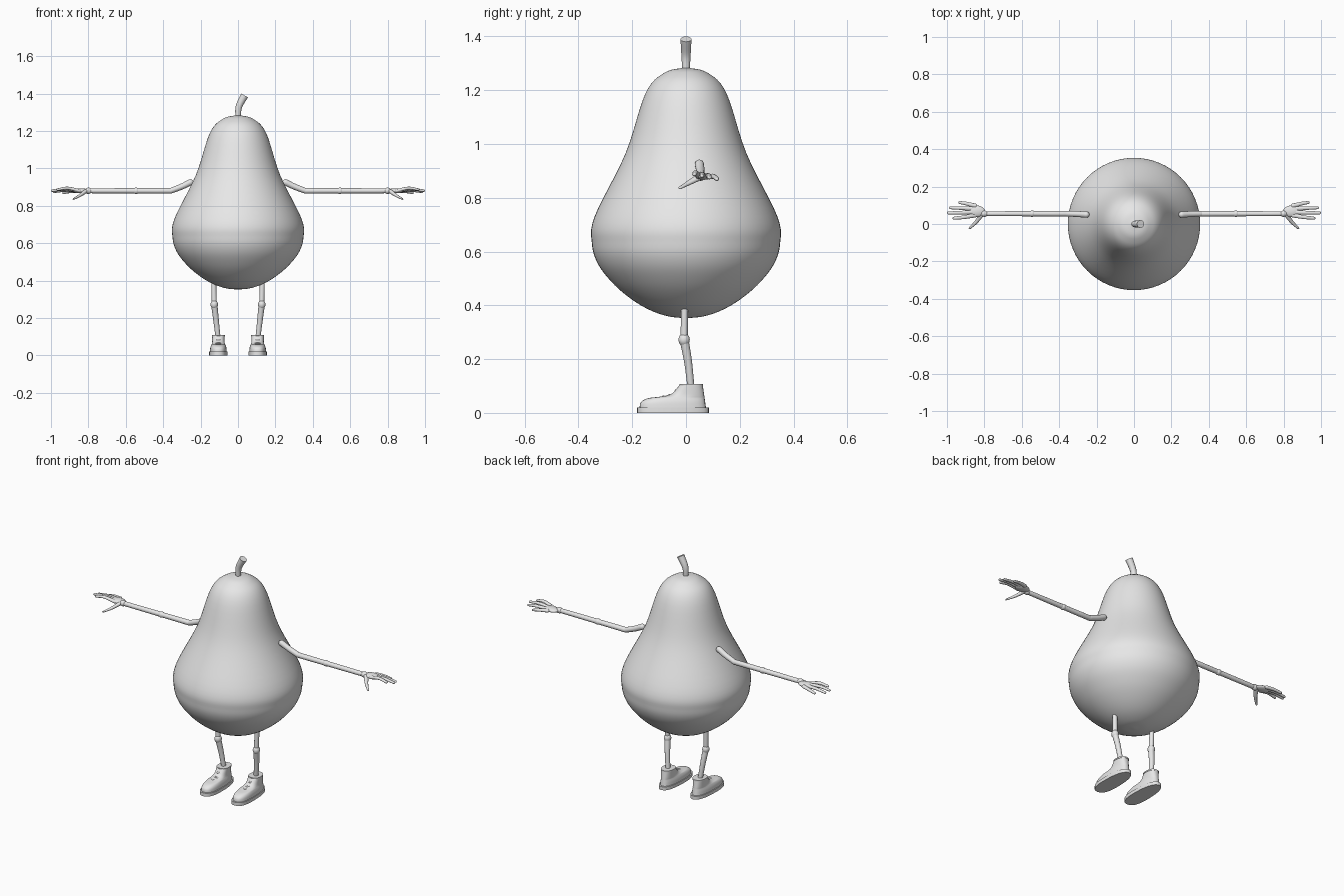
import bpy
import bmesh
from math import sin, cos, pi, copysign, radians
from mathutils import Vector, Matrix

cube = bpy.data.objects.get("Cube")
if cube:
    bpy.data.objects.remove(cube, do_unlink=True)

grey = bpy.data.materials.new("light_grey")
grey.use_nodes = True
colour = (.8, .8, .8, 1)
grey.diffuse_color = colour
grey.node_tree.nodes["Principled BSDF"].inputs["Base Color"].default_value = colour


def spline(points, steps=6):
    """Smooth curve through points of any dimension."""
    pts = [Vector(p) for p in points]
    ends = [2 * pts[0] - pts[1]] + pts + [2 * pts[-1] - pts[-2]]
    curve = []
    for before, start, end, after in zip(ends, ends[1:], ends[2:], ends[3:]):
        leave, arrive = (end - before) / 2, (after - start) / 2
        for k in range(steps):
            t = k / steps
            blend = t * t * (3 - 2 * t)
            curve.append(start.lerp(end, blend) + leave * t * (1 - t) ** 2
                         - arrive * t * t * (1 - t))
    return curve + [pts[-1]]


def finish(name, bm, angle):
    """Turn a bmesh into a shaded grey object."""
    bmesh.ops.recalc_face_normals(bm, faces=bm.faces)
    mesh = bpy.data.meshes.new(name)
    bm.to_mesh(mesh)
    bm.free()
    mesh.materials.append(grey)
    obj = bpy.data.objects.new(name, mesh)
    bpy.context.collection.objects.link(obj)
    bpy.ops.object.select_all(action='DESELECT')
    obj.select_set(True)
    bpy.context.view_layer.objects.active = obj
    bpy.ops.object.shade_smooth_by_angle(angle=radians(angle))


def loft(name, rings, angle=50):
    """Skin a list of closed rings and cap both ends."""
    bm = bmesh.new()
    rows = [[bm.verts.new(p) for p in ring] for ring in rings]
    for low, high in zip(rows, rows[1:]):
        for i in range(len(low)):
            bm.faces.new((low[i - 1], low[i], high[i], high[i - 1]))
    bm.faces.new(rows[0])
    bm.faces.new(rows[-1])
    finish(name, bm, angle)


def ball(name, centre, size):
    """Ellipsoid with the given half sizes."""
    bm = bmesh.new()
    place = Matrix.Translation(centre) @ Matrix.Diagonal((*size, 1))
    bmesh.ops.create_uvsphere(bm, u_segments=20, v_segments=12, radius=1, matrix=place)
    finish(name, bm, 60)


def turn(sides):
    """Cosine and sine of evenly spaced angles."""
    return [(cos(2 * pi * k / sides), sin(2 * pi * k / sides)) for k in range(sides)]


def tube(name, points, start, end, flat=1, round_tip=True):
    """Tapered limb along a smooth path, with domed ends."""
    path = spline(points)
    last = len(path) - 1
    stations = []
    for i, p in enumerate(path):
        d = (path[min(i + 1, last)] - path[max(i - 1, 0)]).normalized()
        stations.append((p, d, start + (end - start) * i / last))

    def dome(station, sign):
        p, d, r = station
        return [(p + d * r * sign * sin(a), d, r * cos(a)) for a in (.4, .8, 1.2, 1.5)]

    tail = dome(stations[-1], 1) if round_tip else []
    stations = dome(stations[0], -1)[::-1] + stations + tail
    rings = []
    for p, d, r in stations:
        u = d.cross(Vector((0, 1, 0))).normalized()
        v = u.cross(d)
        rings.append([p + r * (u * flat * c + v * s) for c, s in turn(14)])
    loft(name, rings)


def foot_ring(x, z, front, back, half):
    """Rounded foot outline at height z, slimmer towards the heel."""
    middle, length = (front + back) / 2, (back - front) / 2
    return [(x + copysign(abs(c) ** .8, c) * half * (1 - s / 10),
             middle + copysign(abs(s) ** .8, s) * length, z) for c, s in turn(32)]


# Pear body, turned from a profile of (radius, height)
profile = [(.005, .352), (.07, .36), (.14, .385), (.21, .428), (.275, .485), (.328, .555),
           (.35, .63), (.34, .73), (.225, .965), (.15, 1.19), (.08, 1.265), (.005, 1.285)]
loft("pear_body", [[(r * c, r * s, z) for c, s in turn(64)] for r, z in spline(profile)], 60)

# Bent stem with a flared, flat tip
tube("stem", [(0, 0, 1.27), (.005, 0, 1.33), (.035, 0, 1.39)], .014, .021, round_tip=False)

for label, side in (("left", 1), ("right", -1)):
    # Arm bent near the body, with small joint bumps
    def at(x, y, z):
        return Vector((x * side, y, z))

    shoulder, bend, wrist = at(.255, .05, .925), at(.36, .055, .88), at(.8, .055, .88)
    tube(label + "_upper_arm", [shoulder, at(.3, .053, .903), bend], .017, .015)
    tube(label + "_forearm", [bend, wrist], .015, .013)
    for joint, place in (("elbow", bend.lerp(wrist, .42)), ("wrist", wrist)):
        ball(f"{label}_{joint}", place, (.02, .017, .017))

    # Hand: palm, fanned fingers sloping down, and a thumb pointing forward and down
    ball(label + "_palm", at(.842, .068, .88), (.045, .031, .013))
    tube(label + "_hand_heel", [wrist, at(.848, .07, .88)], .012, .028, .42)
    for i, finger in enumerate(("index", "middle", "ring", "little")):
        spread = i - 1.5
        tip = .993 - (spread + .25) ** 2 / 50
        root, end = .072 + spread * .017, .073 + spread * .028
        height = .882 - spread * .006
        tube(f"{label}_{finger}_finger",
             [at(.85, root, .88), at((.86 + tip) / 2, (root + 2 * end) / 3, height + .003),
              at(tip, end, height - .004)], .012, .008, .8)
    tube(label + "_thumb", [at(.815, .05, .877), at(.845, .01, .855), at(.878, -.022, .837)],
         .014, .006, .8)

    # Leg with a round knee
    hip, knee, ankle = at(.13, -.005, .4), at(.127, -.007, .272), at(.106, .019, .09)
    tube(label + "_thigh", [hip, knee], .013, .014)
    tube(label + "_shin", [knee, knee.lerp(ankle, .45) + Vector((0, .003, 0)), ankle],
         .017, .013)
    ball(label + "_knee", knee, (.02, .021, .024))

    # Boot: sole slab, upper with a low toe and upright ankle, collar and laces
    x = .105 * side
    loft(label + "_sole", [foot_ring(x, z, -.182, .085, .049) for z in (0, .02)])
    upper = [(.015, -.173, .045), (.04, -.168, .043), (.055, -.14, .038),
             (.061, -.09, .035), (.073, -.05, .033), (.106, -.023, .033)]
    loft(label + "_boot", [foot_ring(x, z, front, .077 - z / 7, half)
                           for z, front, half in spline(upper, 3)])
    loft(label + "_collar", [foot_ring(x, z, -.025, .064, .035) for z in (.1, .108)])
    for n in range(3):
        y, z = -.085 + n * .024, .06 + n * n * .006
        tube(f"{label}_lace_{n + 1}",
             [(x + s * .022, y + abs(s) * .012, z - abs(s) * .003) for s in (-1, 0, 1)],
             .005, .005)
